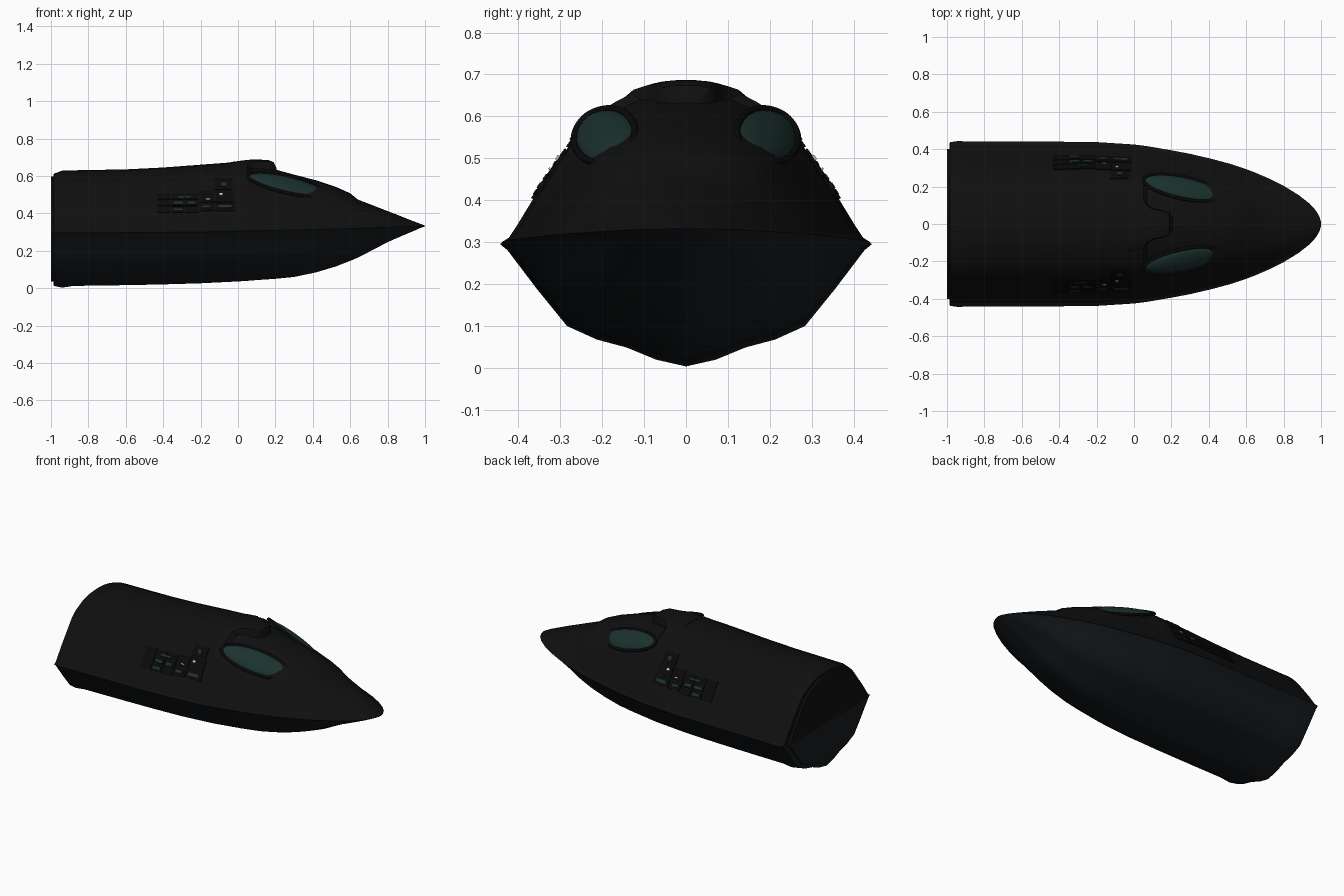
import bpy, bmesh, math
from mathutils import Vector, Matrix

if "Cube" in bpy.data.objects:
    bpy.data.objects.remove(bpy.data.objects["Cube"])

def material(name, rgb):
    m = bpy.data.materials.new(name)
    m.diffuse_color = (*rgb, 1)
    m.use_nodes = True
    m.node_tree.nodes["Principled BSDF"].inputs["Base Color"].default_value = m.diffuse_color
    return m

BLACK = material("black_hull", (.005, .005, .005))
SLATE = material("slate_belly", (.008, .011, .013))
GLASS = material("teal_glass", (.011, .032, .028))
TRIM = material("dark_trim", (.003, .003, .003))
LAMP = material("white_lamp", (.7, .7, .7))

def finish(bm, name, mat, angle=35):
    bmesh.ops.recalc_face_normals(bm, faces=bm.faces[:])
    me = bpy.data.meshes.new(name)
    bm.to_mesh(me)
    bm.free()
    ob = bpy.data.objects.new(name, me)
    bpy.context.collection.objects.link(ob)
    me.materials.append(mat)
    bpy.ops.object.select_all(action='DESELECT')
    ob.select_set(True)
    bpy.context.view_layer.objects.active = ob
    bpy.ops.object.shade_smooth_by_angle(angle=math.radians(angle))
    return ob

def loft(rings, name, mat, angle=35):
    """Skin open rings of points in order and cap both ends."""
    bm = bmesh.new()
    vs = [[bm.verts.new(p) for p in r] for r in rings]
    for a, b in zip(vs, vs[1:]):
        for i in range(len(a) - 1):
            bm.faces.new((a[i], a[i + 1], b[i + 1], b[i]))
    bm.faces.new(vs[0])
    bm.faces.new(vs[-1])
    return finish(bm, name, mat, angle)

def lerp_table(table, x):
    for a, b in zip(table, table[1:]):
        if x <= b[0]:
            t = (x - a[0]) / max(b[0] - a[0], 1e-6)
            return [p + (q - p) * t for p, q in zip(a, b)]
    return table[-1]

# Hull stations: x, half width, top z, bottom z
STATIONS = [
    (-1, .40, .597, .035), (-.986, .40, .597, .035), (-.985, .437, .612, .012),
    (-.94, .444, .628, .003), (-.88, .44, .63, .012), (-.6, .44, .635, .016),
    (-.4, .44, .645, .02), (-.2, .438, .66, .026), (0, .425, .675, .036),
    (.05, .419, .678, .039), (.07, .416, .652, .041), (.2, .394, .634, .05),
    (.3, .375, .607, .06), (.42, .347, .576, .085), (.52, .32, .543, .115),
    (.6, .293, .507, .146), (.64, .278, .474, .163), (.72, .244, .443, .204),
    (.8, .204, .412, .246), (.88, .155, .381, .281), (.94, .108, .357, .306),
    (.975, .069, .344, .322), (.993, .035, .337, .328), (1, .01, .334, .331)]
UPPER = [(1, 0), (.96, .03), (.84, .27), (.68, .56), (.59, .72), (.52, .8),
         (.4, .885), (.28, .955), (.16, .988), (0, 1)]
LOWER = [(1, 0), (.96, .05), (.8, .37), (.64, .67), (.48, .78), (.32, .845),
         (.16, .945), (0, 1)]

def seam(x):
    return .295 + .037 * ((x + 1) / 2) ** 2

def hull_ring(x, hw, edge, profile):
    m = seam(x)
    half = [(x, u * hw, m + v * (edge - m)) for u, v in profile]
    return half + [(a, -b, c) for a, b, c in half[-2::-1]]

loft([hull_ring(x, w, t, UPPER) for x, w, t, b in STATIONS], "upper_hull", BLACK, 25)
loft([hull_ring(x, w, b, LOWER) for x, w, t, b in STATIONS], "lower_hull", SLATE, 40)

# Raised hood at the front end of the roof spine
rings = []
for x, hw, top in [(-.04, .16, .674), (.05, .135, .686), (.07, .105, .687), (.1, .084, .687),
                   (.16, .072, .686), (.19, .058, .674), (.205, .035, .645)]:
    half = [(x, hw, .60)] + [(x, hw * u, top - 1.3 * (hw * u) ** 2 - d)
                             for u, d in ((1, .01), (.93, .002), (.6, 0), (.3, 0), (0, 0))]
    rings.append(half + [(a, -b, c) for a, b, c in half[-2::-1]])
loft(rings, "roof_hood", BLACK)

# Bulging oval windows with dark frames
for s, side in ((-1, "right"), (1, "left")):
    long = Vector((.42, -.085 * s, -.095)).normalized()
    n = Vector((.2, .58 * s, .78))
    n = (n - long * n.dot(long)).normalized()
    axes = Matrix((long, n.cross(long), n)).transposed().to_4x4()
    place = Matrix.Translation((.26, .19 * s, .548)) @ axes
    bm = bmesh.new()
    bmesh.ops.create_uvsphere(bm, u_segments=40, v_segments=20, radius=1,
                              matrix=place @ Matrix.Diagonal((.215, .07, .03, 1)))
    finish(bm, side + "_window", GLASS, 60)
    # frame: an oval tube
    bm = bmesh.new()
    loops = []
    for i in range(48):
        a = 2 * math.pi * i / 48
        loop = []
        for j in range(8):
            b = 2 * math.pi * j / 8
            r = .009 * math.cos(b)
            loop.append(bm.verts.new(place @ Vector(((.219 + r) * math.cos(a),
                        (.074 + r) * math.sin(a), .007 + .009 * math.sin(b)))))
        loops.append(loop)
    for i in range(48):
        p, q = loops[i], loops[(i + 1) % 48]
        for j in range(8):
            k = (j + 1) % 8
            bm.faces.new((p[j], p[k], q[k], q[j]))
    finish(bm, side + "_window_frame", TRIM, 60)

def skin(x, z, lift):
    """Point on the upper hull side at x, z, raised off the surface."""
    _, hw, top, _ = lerp_table(STATIONS, x)
    v = (z - seam(x)) / (top - seam(x))
    u = lerp_table([(b, a) for a, b in UPPER], v)[1]
    return Vector((x, u * hw + lift * .82, z + lift * .57))

def plates(name, mat, boxes, lift):
    """Thin plates (x0, x1, z0, z1) laid on both hull sides."""
    bm = bmesh.new()
    for s in (-1, 1):
        for x0, x1, z0, z1 in boxes:
            corners = ((x0, z0), (x1, z0), (x1, z1), (x0, z1))
            lo, hi = [[bm.verts.new(Vector((1, s, 1)) * skin(x, z, h)) for x, z in corners]
                      for h in (-.008, lift)]
            bm.faces.new(lo)
            bm.faces.new(hi)
            for i in range(4):
                j = (i + 1) % 4
                bm.faces.new((lo[i], lo[j], hi[j], hi[i]))
    finish(bm, name, mat, 20)

# Side equipment panels: grid of plates, teal insets and small lamps
grid = [(-.43 + .075 * i, -.36 + .075 * i, .402 + .036 * j, .434 + .036 * j)
        for i in range(3) for j in range(3)]
grid += [(-.205, -.125, .412, .452), (-.12, -.015, .412, .452),
         (-.205, -.125, .457, .515), (-.12, -.02, .457, .52), (-.125, -.03, .525, .58)]
plates("side_panels", TRIM, grid, .006)
plates("side_panel_insets", GLASS,
       [(-.345, -.295, .41, .422), (-.345, -.295, .445, .457), (-.27, -.23, .445, .457),
        (-.32, -.25, .48, .488), (-.19, -.15, .425, .437), (-.105, -.035, .425, .44),
        (-.09, -.065, .54, .56)], .009)
plates("side_lamps", LAMP, [(-.1, -.082, .492, .502), (-.17, -.15, .468, .472)], .011)
